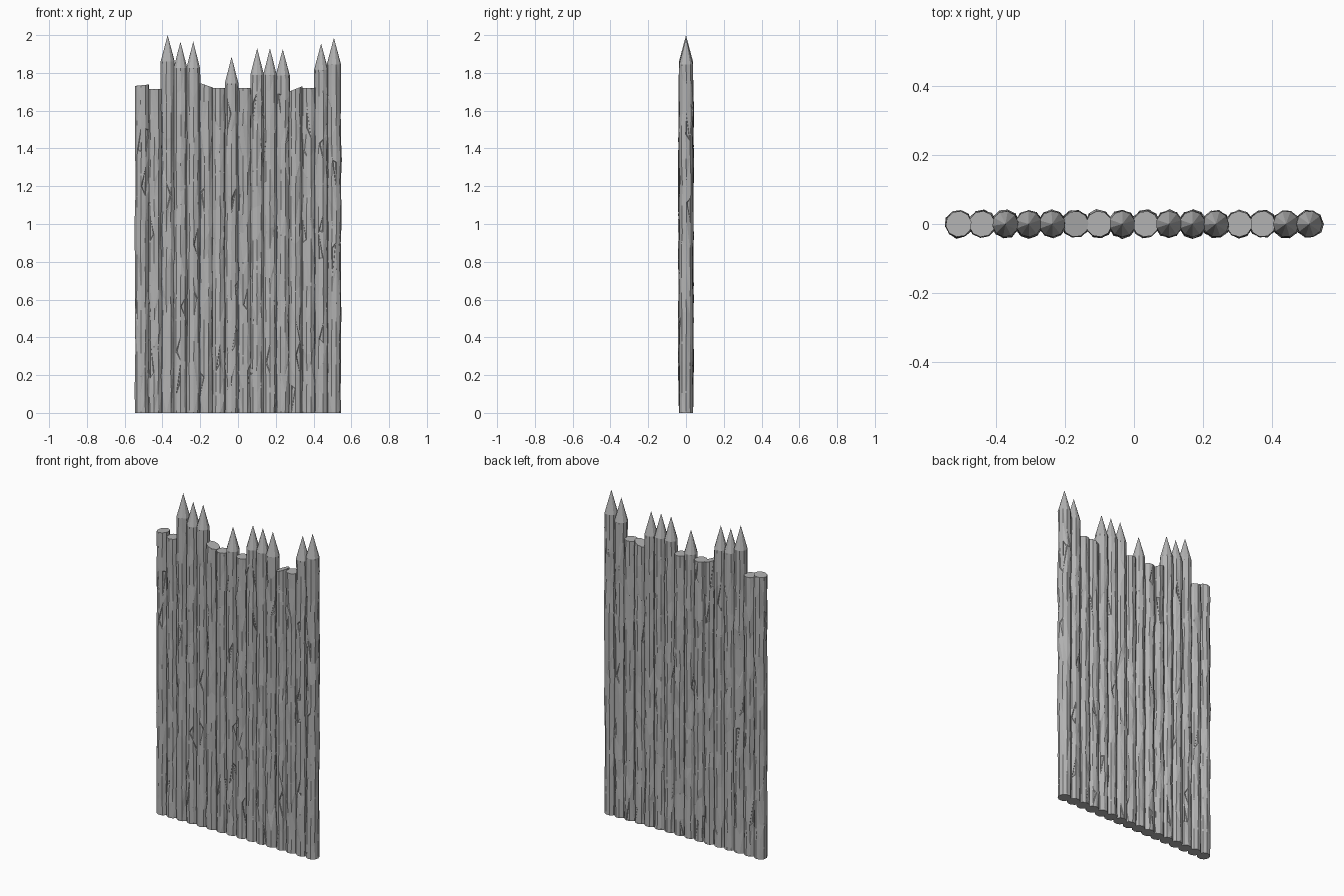
import bpy, bmesh, math, random

cube = bpy.data.objects.get("Cube")
if cube:
    bpy.data.objects.remove(cube, do_unlink=True)

random.seed(7)
SIDES, RINGS = 10, 15
PITCH, RADIUS = 0.0677, 0.0385

wood = bpy.data.materials.new("grey_wood")
wood.use_nodes = True
grey = (0.45, 0.45, 0.45, 1)
wood.diffuse_color = grey
wood.node_tree.nodes["Principled BSDF"].inputs["Base Color"].default_value = grey

# Each log: style, top height, and slope across x for the broken ones
LOGS = [
    ("cut", 1.735, 0.1), ("cut", 1.715, 0), ("point", 2.0, 0), ("point", 1.965, 0),
    ("point", 1.965, 0), ("cut", 1.735, -0.35), ("cut", 1.72, 0), ("point", 1.885, 0),
    ("cut", 1.72, 0), ("point", 1.93, 0), ("point", 1.93, 0), ("point", 1.925, 0),
    ("cut", 1.715, 0.4), ("cut", 1.72, 0), ("point", 1.955, 0), ("point", 1.985, 0),
]


def build_log(index, style, top, slope):
    """Rough ten-sided trunk with a cut or sharpened top."""
    bm = bmesh.new()
    cx = (index - (len(LOGS) - 1) / 2) * PITCH
    shoulder = top - 0.14 if style == "point" else top
    turn = random.uniform(0, math.tau)
    rings = []
    for r in range(RINGS + 1):
        inner = 0 < r < RINGS
        dx = random.uniform(-0.002, 0.002) if inner else 0
        dy = random.uniform(-0.003, 0.003) if inner else 0
        ring = []
        for s in range(SIDES):
            a = turn + math.tau * s / SIDES
            rad = RADIUS * (random.uniform(0.91, 1.06) if inner else 0.98)
            x, y = rad * math.cos(a) + dx, rad * math.sin(a) + dy
            z = shoulder * r / RINGS
            if inner:
                z += random.uniform(-0.045, 0.045)
            elif r == RINGS:
                z += slope * x
            ring.append(bm.verts.new((cx + x, y, z)))
        rings.append(ring)

    # Bark faces, with random diagonals for a hewn look
    for low, high in zip(rings, rings[1:]):
        for s in range(SIDES):
            t = (s + 1) % SIDES
            a, b, c, d = low[s], low[t], high[t], high[s]
            if random.random() < 0.5:
                tris = ((a, b, c), (a, c, d))
            else:
                tris = ((a, b, d), (b, c, d))
            for tri in tris:
                bm.faces.new(tri)

    # Base and top
    bm.faces.new(rings[0][::-1])
    if style == "point":
        tip = bm.verts.new((cx, 0, top))
        for s in range(SIDES):
            bm.faces.new((rings[-1][s], rings[-1][(s + 1) % SIDES], tip))
    else:
        bm.faces.new(rings[-1])

    # Small chips sunk into the bark
    bark = [f for f in bm.faces if len(f.verts) == 3
            and f.calc_center_median().z < shoulder - 0.08 and f.calc_area() > 0.001]
    for f in random.sample(bark, min(8, len(bark))):
        bmesh.ops.inset_individual(bm, faces=[f], thickness=0.006, depth=-0.003)

    mesh = bpy.data.meshes.new("log")
    bm.to_mesh(mesh)
    bm.free()
    mesh.materials.append(wood)
    name = "sharpened_log" if style == "point" else "cut_log"
    obj = bpy.data.objects.new(f"{name}_{index + 1}", mesh)
    bpy.context.collection.objects.link(obj)


for i, (style, top, slope) in enumerate(LOGS):
    build_log(i, style, top, slope)
